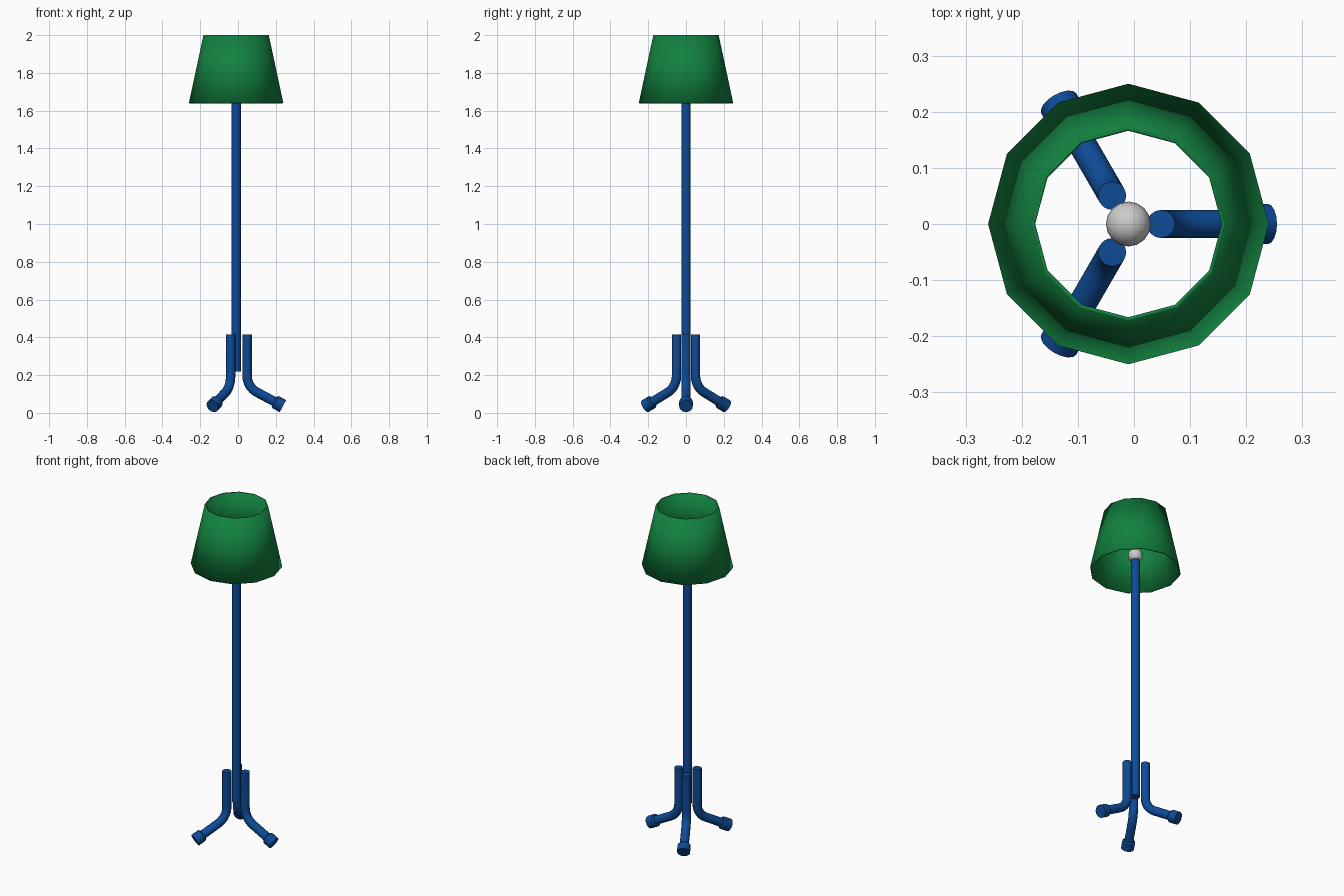
import bpy, bmesh, math
from mathutils import Vector, Matrix

if "Cube" in bpy.data.objects:
    bpy.data.objects.remove(bpy.data.objects["Cube"])

CX = -0.01  # lamp axis


def material(name, rgb):
    m = bpy.data.materials.new(name)
    m.diffuse_color = (*rgb, 1)
    m.use_nodes = True
    m.node_tree.nodes["Principled BSDF"].inputs["Base Color"].default_value = m.diffuse_color
    return m


blue = material("blue_metal", (0.004, 0.07, 0.31))
green = material("green_fabric", (0.006, 0.22, 0.05))


def finish(name, bm, mat=None, angle=0):
    bmesh.ops.recalc_face_normals(bm, faces=bm.faces)
    me = bpy.data.meshes.new(name)
    bm.to_mesh(me)
    bm.free()
    ob = bpy.data.objects.new(name, me)
    bpy.context.collection.objects.link(ob)
    ob.location.x = CX
    ob.rotation_euler.z = angle
    if mat:
        me.materials.append(mat)
    bpy.ops.object.select_all(action='DESELECT')
    ob.select_set(True)
    bpy.context.view_layer.objects.active = ob
    bpy.ops.object.shade_smooth_by_angle(angle=math.radians(40))
    return ob


def tube(name, path, radii, mat, sides=16, angle=0):
    """Capped tube along a path in the xz plane."""
    bm = bmesh.new()
    pts = [Vector((x, 0, z)) for x, z in path]
    rings = []
    for i, p in enumerate(pts):
        t = (pts[min(i + 1, len(pts) - 1)] - pts[max(i - 1, 0)]).normalized()
        side = Vector((0, 1, 0))
        up = t.cross(side)
        rings.append([bm.verts.new(p + radii[i] * (math.cos(a) * side + math.sin(a) * up))
                      for a in (math.tau * k / sides for k in range(sides))])
    for a, b in zip(rings, rings[1:]):
        for k in range(sides):
            j = (k + 1) % sides
            bm.faces.new((a[k], a[j], b[j], b[k]))
    bm.faces.new(rings[0])
    bm.faces.new(rings[-1])
    return finish(name, bm, mat, angle)


# Pole
tube("pole", [(0, 0.22), (0, 1.71)], [0.025] * 2, blue)

# Bulb
bm = bmesh.new()
bmesh.ops.create_uvsphere(bm, u_segments=16, v_segments=12, radius=0.04,
                          matrix=Matrix.Translation((0, 0, 1.735)))
finish("bulb", bm)

# Shade: thin twelve-sided open cone
bm = bmesh.new()
bmesh.ops.create_cone(bm, segments=12, radius1=0.25, radius2=0.173, depth=0.36,
                      matrix=Matrix.Translation((0, 0, 1.82)) @ Matrix.Rotation(math.pi / 2, 4, 'Z'))
shade = finish("shade", bm, green)
sol = shade.modifiers.new("thickness", 'SOLIDIFY')
sol.thickness = 0.007
sol.offset = -1

# Three bent legs with a thicker foot
slope = math.radians(28)
d = Vector((math.cos(slope), -math.sin(slope)))
end = Vector((0.248, 0.036))
lx, bend = 0.058, 0.1
corner_z = end.y + (end.x - lx) * math.tan(slope)
start_z = corner_z + bend * math.tan((math.pi / 2 - slope) / 2)
arc = [(lx + bend * (1 - math.cos(a)), start_z - bend * math.sin(a))
       for a in ((math.pi / 2 - slope) * i / 8 for i in range(9))]
leg_path = [(lx, 0.415)] + arc + [tuple(end - d * 0.02)]
foot_path = [tuple(end - d * s) for s in (0.052, 0.044, 0)]
for i in range(3):
    ang = math.tau * i / 3
    tube(f"leg_{i + 1}", leg_path, [0.025] * len(leg_path), blue, angle=ang)
    tube(f"foot_{i + 1}", foot_path, [0.029, 0.036, 0.036], blue, angle=ang)
